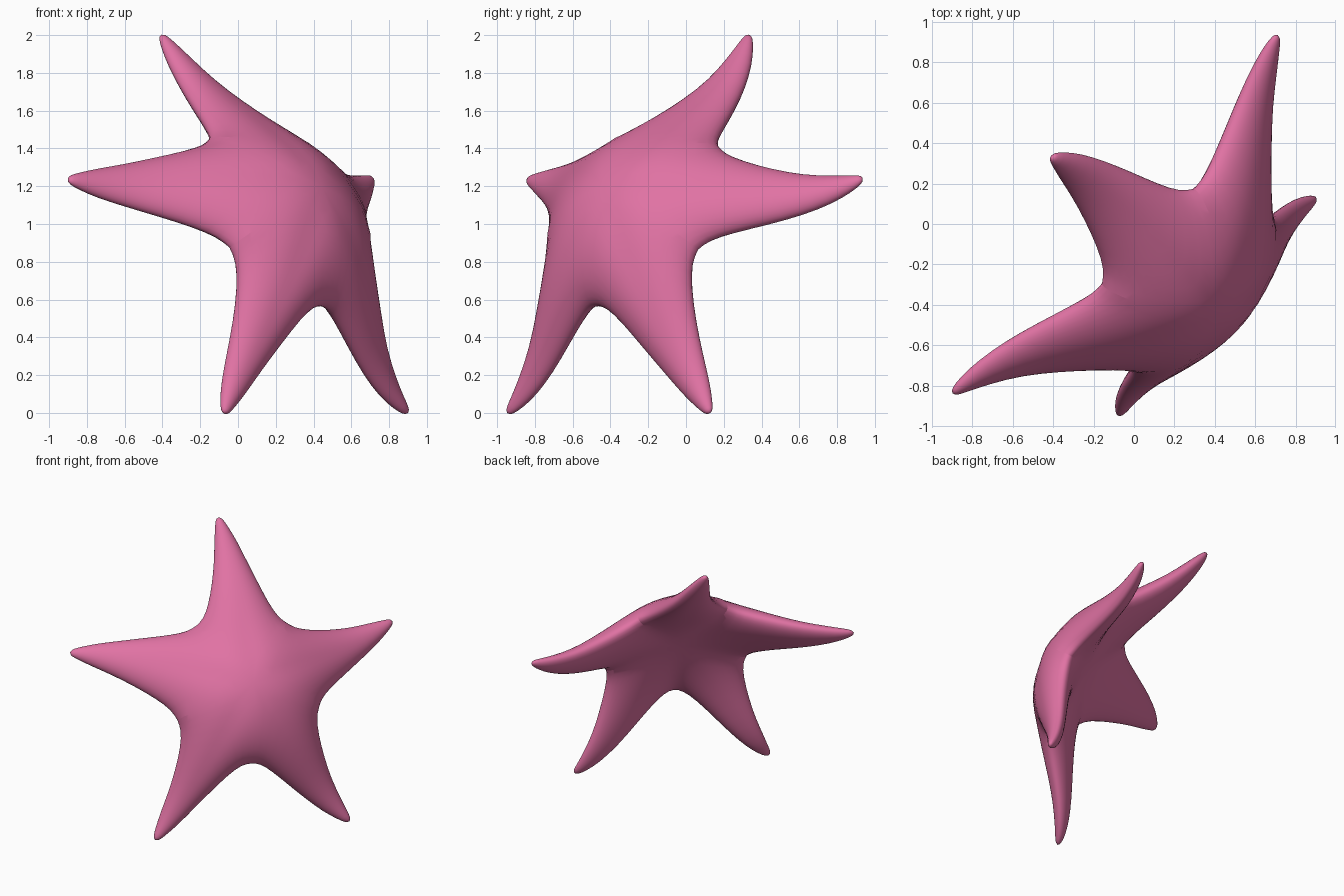
import bpy, bmesh, math
from mathutils import Vector

if "Cube" in bpy.data.objects:
    bpy.data.objects.remove(bpy.data.objects["Cube"])

# Tilted frame of the star: facing direction, sideways, and "up" along the first arm
N = Vector((0.647, -0.589, 0.484)).normalized()
W = Vector((0.673, 0.74, 0.0)).normalized()
U = N.cross(W).normalized()
ORIGIN = Vector((0.044, -0.076, 0.90))
REACH = 1.262

# Half-arm stations: spine distance, rim distance, rim half width, front bulge, back bulge, rim lift
STATIONS = [
    (0.00, 0.462, 0.336, 0.205, 0.13, 0.045),
    (0.24, 0.505, 0.278, 0.185, 0.125, 0.035),
    (0.48, 0.61, 0.224, 0.150, 0.11, 0.02),
    (0.70, 0.77, 0.169, 0.115, 0.09, 0.01),
    (0.90, 0.93, 0.121, 0.083, 0.068, 0),
    (1.06, 1.08, 0.083, 0.062, 0.05, 0),
    (1.18, 1.18, 0.050, 0.040, 0.036, 0),
    (1.245, 1.245, 0.027, 0.022, 0.020, 0),
    (REACH, REACH, 0.0, 0.0, 0.0, 0),
]
ACROSS = [0, 0.3, 0.58, 0.82, 0.96, 1]


def place(along, side, bulge, turn):
    """Curve a flat star point over the dome, with a slight swirl (weaker at lower left)."""
    r = math.hypot(along, side)
    a = turn + math.atan2(side, along)
    t = min(r / REACH, 1)
    arc = math.sin(math.pi * t)
    dip = max(0.0, math.cos(a + 2.2)) ** 3
    right = max(0.0, math.cos(a - 2.51)) ** 3
    tilt = -0.037 * math.cos(a) * arc ** 2
    a += (0.06 - 0.11 * dip) * arc - 0.022 * dip * t + 0.016 * right * t
    dome = 0.215 * (1 + math.cos(math.pi * min(r / 1.3, 1)))
    return ORIGIN + U * (r * math.cos(a)) + W * (r * math.sin(a)) + N * (dome + tilt + bulge)


bm = bmesh.new()
for arm in range(5):
    turn = arm * math.tau / 5
    for side in (-1, 1):
        for face in (1, -1):
            grid = []
            for s, a, w, front, back, lift in STATIONS:
                h = front if face > 0 else -back
                grid.append([bm.verts.new(place(s + (a - s) * f, side * w * f,
                                                h * math.sqrt(1 - f * f) + lift * f * f, turn))
                             for f in ACROSS])
            for p, q in zip(grid, grid[1:]):
                for i in range(len(ACROSS) - 1):
                    loop = [p[i], q[i], q[i + 1], p[i + 1]]
                    bm.faces.new(loop if side * face > 0 else loop[::-1])
# Weld the half arms into one closed skin
bmesh.ops.remove_doubles(bm, verts=bm.verts, dist=0.0005)
bmesh.ops.recalc_face_normals(bm, faces=bm.faces)

mesh = bpy.data.meshes.new("starfish")
bm.to_mesh(mesh)
bm.free()
mesh.shade_smooth()
star = bpy.data.objects.new("starfish", mesh)
bpy.context.collection.objects.link(star)
sub = star.modifiers.new("smooth_skin", 'SUBSURF')
sub.levels = sub.render_levels = 1

mat = bpy.data.materials.new("pink_skin")
mat.diffuse_color = (0.75, 0.17, 0.37, 1)
mat.use_nodes = True
mat.node_tree.nodes["Principled BSDF"].inputs["Base Color"].default_value = mat.diffuse_color
mesh.materials.append(mat)
